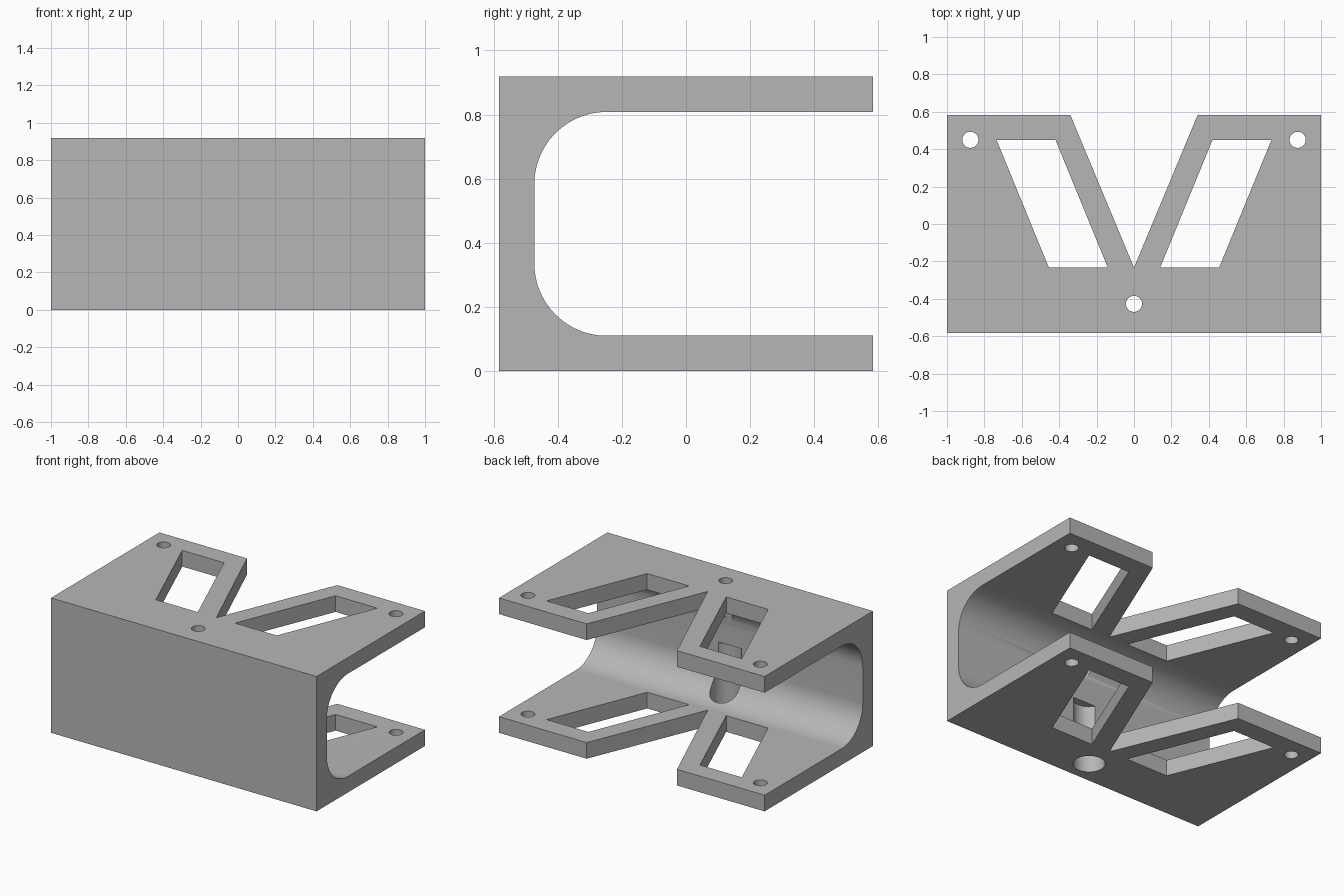
import bpy, bmesh, math
from mathutils import Vector

cube = bpy.data.objects.get("Cube")
if cube:
    bpy.data.objects.remove(cube, do_unlink=True)

HALF_W, HALF_D, HEIGHT, WALL, FILLET = 1.0, 0.583, 0.918, 0.11, 0.225
HOLE_Y = -0.427

grey = bpy.data.materials.new("plain grey")
grey.use_nodes = True
grey.diffuse_color = (0.47, 0.47, 0.47, 1)
grey.node_tree.nodes["Principled BSDF"].inputs["Base Color"].default_value = grey.diffuse_color


def prism(name, points, direction):
    """Extrude a closed outline of 3D points along a direction."""
    bm = bmesh.new()
    face = bm.faces.new([bm.verts.new(p) for p in points])
    grown = bmesh.ops.extrude_face_region(bm, geom=[face])
    verts = [g for g in grown["geom"] if isinstance(g, bmesh.types.BMVert)]
    bmesh.ops.translate(bm, verts=verts, vec=Vector(direction))
    bmesh.ops.recalc_face_normals(bm, faces=bm.faces)
    mesh = bpy.data.meshes.new(name)
    bm.to_mesh(mesh)
    bm.free()
    mesh.materials.append(grey)
    obj = bpy.data.objects.new(name, mesh)
    bpy.context.collection.objects.link(obj)
    return obj


def arc(cx, cy, r, start, end, n):
    return [(cx + r * math.cos(a), cy + r * math.sin(a))
            for a in (math.radians(start + (end - start) * i / n) for i in range(n + 1))]


def upright(name, outline, top=HEIGHT + 0.1):
    return prism(name, [(x, y, -0.1) for x, y in outline], (0, 0, top + 0.1))


def drill(name, x, y, r, top=HEIGHT + 0.1):
    return upright(name, arc(x, y, r, 0, 360, 48)[:-1], top)


# C-shaped channel with rounded inner corners
inner = -HALF_D + WALL + FILLET
profile = [(HALF_D, 0), (HALF_D, WALL)]
profile += arc(inner, WALL + FILLET, FILLET, 270, 180, 24)
profile += arc(inner, HEIGHT - WALL - FILLET, FILLET, 180, 90, 24)
profile += [(HALF_D, HEIGHT - WALL), (HALF_D, HEIGHT), (-HALF_D, HEIGHT), (-HALF_D, 0)]
bracket = prism("channel_bracket", [(-HALF_W, y, z) for y, z in profile], (2 * HALF_W, 0, 0))

# V notch, slanted windows, screw holes and the wide bore from below
cutters = [upright("notch_cutter", [(0, -0.233), (0.41, 0.75), (-0.41, 0.75)])]
window = [(0.14, -0.233), (0.455, -0.233), (0.735, 0.45), (0.42, 0.45)]
for side in (-1, 1):
    cutters.append(upright("window_cutter", [(side * x, y) for x, y in window]))
    cutters.append(drill("corner_hole_cutter", side * 0.875, 0.45, 0.043))
cutters.append(drill("front_hole_cutter", 0, HOLE_Y, 0.043))
cutters.append(drill("wide_bore_cutter", 0, HOLE_Y, 0.098, HEIGHT / 2))

for cutter in cutters:
    cutter.hide_render = True
    mod = bracket.modifiers.new(cutter.name, "BOOLEAN")
    mod.operation, mod.solver, mod.object = "DIFFERENCE", "EXACT", cutter

# Bake the cuts and drop the cutters
graph = bpy.context.evaluated_depsgraph_get()
baked = bpy.data.meshes.new_from_object(bracket.evaluated_get(graph))
bracket.modifiers.clear()
bracket.data = baked
for cutter in cutters:
    bpy.data.objects.remove(cutter, do_unlink=True)

bpy.ops.object.select_all(action="DESELECT")
bracket.select_set(True)
bpy.context.view_layer.objects.active = bracket
bpy.ops.object.shade_smooth_by_angle(angle=math.radians(30))
